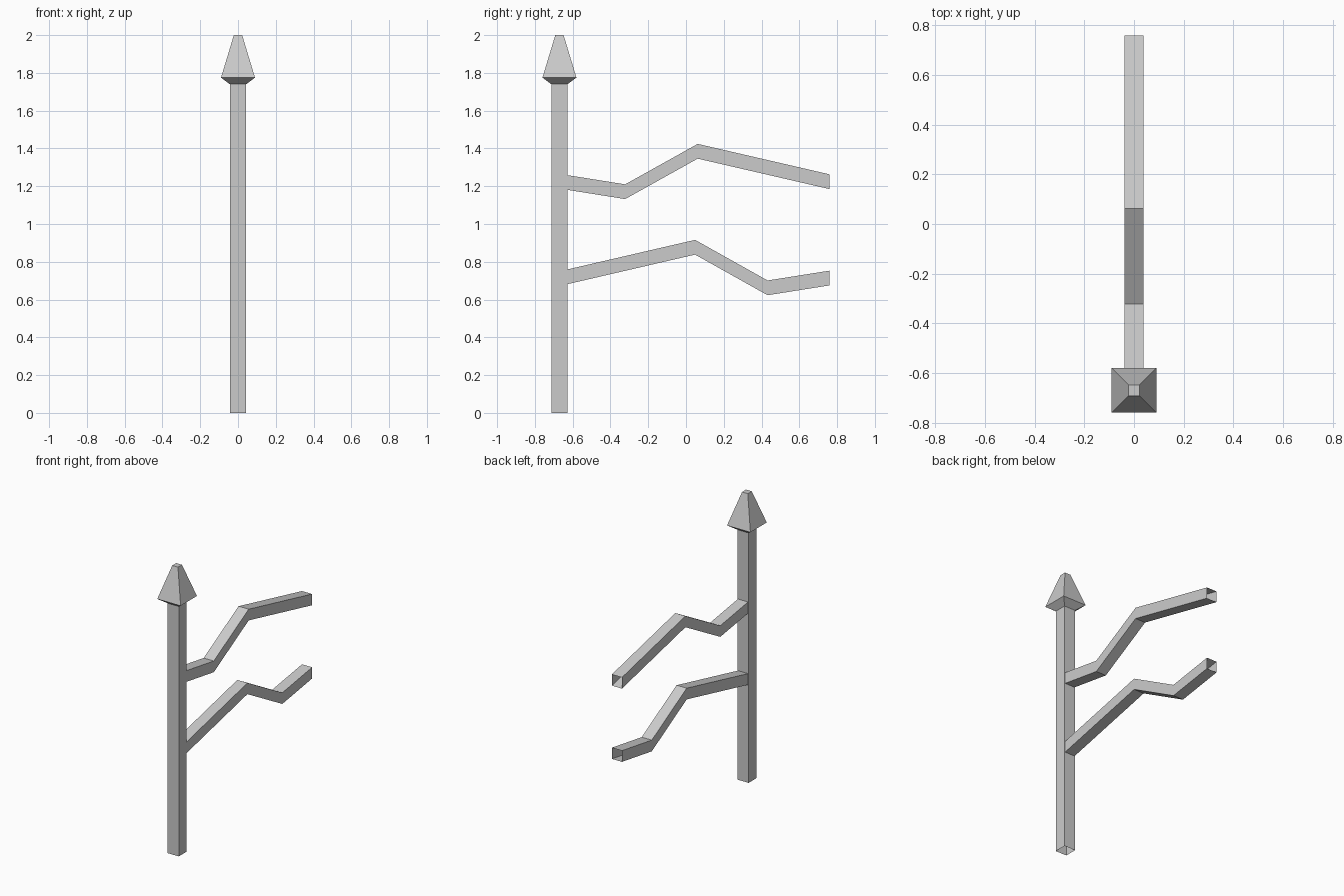
import bpy, bmesh

if "Cube" in bpy.data.objects:
    bpy.data.objects.remove(bpy.data.objects["Cube"])


def loft(name, rings, cap_end=False):
    """Skin a tube through four-cornered rings, ends open unless capped."""
    bm = bmesh.new()
    loops = [[bm.verts.new(p) for p in ring] for ring in rings]
    for a, b in zip(loops, loops[1:]):
        for i in range(4):
            j = (i + 1) % 4
            bm.faces.new((a[i], a[j], b[j], b[i]))
    if cap_end:
        bm.faces.new(loops[-1])
    bmesh.ops.recalc_face_normals(bm, faces=bm.faces[:])
    mesh = bpy.data.meshes.new(name)
    bm.to_mesh(mesh)
    bm.free()
    obj = bpy.data.objects.new(name, mesh)
    bpy.context.collection.objects.link(obj)
    return obj


CORNERS = [(-1, -1), (1, -1), (1, 1), (-1, 1)]
POST_Y = -0.67

# Square post flaring into a pointed finial with a small flat top
post_profile = [(0.043, 0.0), (0.043, 1.74), (0.09, 1.775), (0.022, 2.0)]
loft("post_with_finial",
     [[(sx * r, POST_Y + sy * r, z) for sx, sy in CORNERS] for r, z in post_profile],
     cap_end=True)

# Bent rails: centre-line points (y, z), with upright square cross-sections
rails = {
    "upper_rail": [(-0.63, 1.22), (-0.322, 1.171), (0.062, 1.385), (0.76, 1.224)],
    "lower_rail": [(-0.63, 0.72), (0.048, 0.877), (0.432, 0.662), (0.76, 0.714)],
}
for name, path in rails.items():
    loft(name, [[(sx * 0.039, y, z + sz * 0.039) for sx, sz in CORNERS] for y, z in path])
